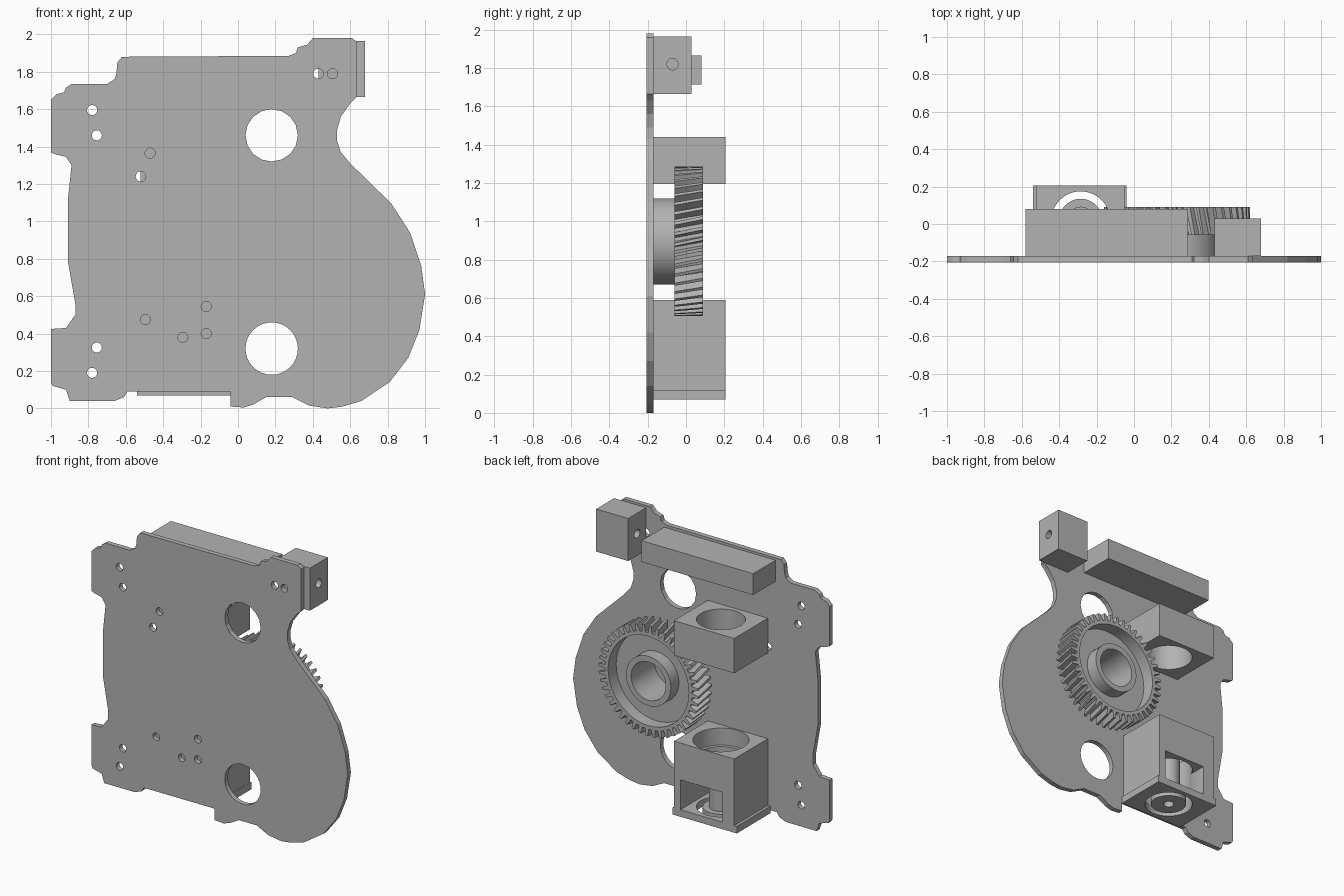
import bpy
import bmesh
import math
from mathutils import Matrix, Vector

if "Cube" in bpy.data.objects:
    bpy.data.objects.remove(bpy.data.objects["Cube"])

GREY = (0.45, 0.45, 0.45, 1)
grey = bpy.data.materials.new("plain_grey")
grey.use_nodes = True
grey.diffuse_color = GREY
grey.node_tree.nodes["Principled BSDF"].inputs["Base Color"].default_value = GREY

BACK, REAR = -0.17, 0.205          # inner face of the plate, rear of the housings
FRONT = -REAR


def finish(name, bm):
    """Turn a bmesh into a named object."""
    bmesh.ops.recalc_face_normals(bm, faces=bm.faces)
    mesh = bpy.data.meshes.new(name)
    bm.to_mesh(mesh)
    bm.free()
    mesh.materials.append(grey)
    obj = bpy.data.objects.new(name, mesh)
    bpy.context.collection.objects.link(obj)
    return obj


def box(name, x, y, z):
    """Box given by its low and high limit on each axis."""
    bm = bmesh.new()
    low, high = Vector((x[0], y[0], z[0])), Vector((x[1], y[1], z[1]))
    size = Matrix.Diagonal((*(high - low), 1))
    bmesh.ops.create_cube(bm, size=1, matrix=Matrix.Translation((low + high) / 2) @ size)
    return finish(name, bm)


def cylinder(name, axis, centre, radius, length, sides=48):
    bm = bmesh.new()
    turn = Vector((0, 0, 1)).rotation_difference(Vector(axis)).to_matrix().to_4x4()
    bmesh.ops.create_cone(bm, cap_ends=True, segments=sides, radius1=radius,
                          radius2=radius, depth=length,
                          matrix=Matrix.Translation(centre) @ turn)
    return finish(name, bm)


def lathe(name, axis, centre, profile, sides=48):
    """Revolve a closed (radius, height) profile about an axis."""
    bm = bmesh.new()
    turn = Vector((0, 0, 1)).rotation_difference(Vector(axis)).to_matrix()
    rings = []
    for i in range(sides):
        a = math.tau * i / sides
        rings.append([bm.verts.new(Vector(centre) + turn @ Vector(
            (r * math.cos(a), r * math.sin(a), h))) for r, h in profile])
    for i in range(sides):
        here, there = rings[i], rings[(i + 1) % sides]
        for j in range(len(profile)):
            k = (j + 1) % len(profile)
            bm.faces.new((here[j], here[k], there[k], there[j]))
    return finish(name, bm)


def cut(obj, *cutters):
    """Subtract each cutter and throw it away."""
    bpy.context.view_layer.objects.active = obj
    for cutter in cutters:
        mod = obj.modifiers.new("cut", "BOOLEAN")
        mod.operation, mod.solver, mod.object = "DIFFERENCE", "EXACT", cutter
        bpy.ops.object.modifier_apply(modifier=mod.name)
        bpy.data.objects.remove(cutter)
    return obj


def smooth(*objs):
    bpy.ops.object.select_all(action="DESELECT")
    for obj in objs:
        obj.select_set(True)
    bpy.context.view_layer.objects.active = objs[0]
    bpy.ops.object.shade_smooth_by_angle(angle=math.radians(30))


X, Y, Z = (1, 0, 0), (0, 1, 0), (0, 0, 1)

# Mounting plate: outline extruded through its thickness
outline = [
    (-1, 1.65), (-.97, 1.68), (-.93, 1.69), (-.92, 1.715), (-.89, 1.735), (-.7, 1.735),
    (-.66, 1.76), (-.65, 1.79), (-.645, 1.85), (-.62, 1.88), (.27, 1.885), (.31, 1.9),
    (.32, 1.93), (.37, 1.945), (.4, 1.98), (.61, 1.98), (.635, 1.96), (.635, 1.665),
    (.6, 1.63), (.55, 1.56), (.53, 1.49), (.53, 1.43), (.55, 1.37), (.6, 1.31),
    (.82, 1.095), (.92, .94), (.98, .76), (1, .61), (.97, .42), (.91, .27), (.81, .14),
    (.66, .04), (.56, .01), (.48, 0), (.38, .015), (.29, .06), (.15, .06), (.08, .02),
    (.03, .005), (-.04, .01), (-.04, .09), (-.59, .09), (-.61, .06), (-.66, .04),
    (-.9, .04), (-.92, .1), (-.99, .12), (-1, .14), (-1, .425), (-.92, .43), (-.87, .5),
    (-.87, .56), (-.91, .79), (-.91, 1.11), (-.89, 1.3), (-.92, 1.345), (-.98, 1.36),
    (-1, 1.37)]
bm = bmesh.new()
face = bm.faces.new([bm.verts.new((x, FRONT, z)) for x, z in outline])
new = bmesh.ops.extrude_face_region(bm, geom=[face])["geom"]
bmesh.ops.translate(bm, vec=(0, BACK - FRONT, 0),
                    verts=[v for v in new if isinstance(v, bmesh.types.BMVert)])
plate = finish("mounting_plate", bm)

# Large access holes and small screw holes
for z, sides in ((1.46, 16), (.32, 32)):
    cut(plate, cylinder("hole", Y, (.18, BACK, z), .14, .2, sides))
screws = [(-.78, 1.595), (-.755, 1.46), (-.755, .325), (-.78, .19), (-.47, 1.365),
          (-.52, 1.24), (-.495, .475), (-.295, .38), (-.17, .545), (-.17, .4),
          (.43, 1.79), (.505, 1.79)]
for x, z in screws:
    cut(plate, cylinder("hole", Y, (x, BACK, z), .027, .2, 20))

# Corner block with a cross hole, and the top rail
corner = box("corner_block", (.43, .68), (BACK, .03), (1.665, 1.965))
cut(corner, cylinder("hole", X, (.55, -.07, 1.82), .03, 1, 24))
box("top_rail", (-.58, .29), (BACK, .08), (1.715, 1.865))

# Upper and lower bearing housings share one vertical axis
AX, AY = -.285, .0175
WIDE = (-.52, -.05)
upper = box("upper_housing", WIDE, (BACK, REAR), (1.195, 1.44))
cut(upper, cylinder("bore", Z, (AX, AY, 1.3), .157, 1))
lower = box("lower_housing", WIDE, (BACK, REAR), (.12, .59))
cut(lower,
    cylinder("seat", Z, (AX, AY, .59), .18, .24),
    cylinder("bore", Z, (AX, AY, .3), .157, 1),
    box("window", (-.43, -.1), (-.14, .4), (.05, .33)))
foot = box("lower_housing_foot", (-.54, -.04), (BACK, REAR), (.07, .12))
cut(foot, cylinder("bore", Z, (AX, AY, .1), .157, 1))

# Hollow post standing inside the lower housing
post = lathe("bearing_post", Z, (AX, AY, 0),
             [(.035, .07), (.117, .07), (.117, .12), (.075, .12), (.075, .4), (.035, .4)])

# Helical gear: tooth outline swept with a twist
TEETH, ROOT, TIP = 44, .34, .39
GX, GZ, Y0, Y1 = .23, .895, -.06, .09
STEPS, TWIST = 4, .08
bm = bmesh.new()
layers = []
for s in range(STEPS + 1):
    t = s / STEPS
    ring = []
    for i in range(TEETH):
        for offset, r in ((0, ROOT), (.4, ROOT), (.55, TIP), (.85, TIP)):
            a = math.tau * (i + offset) / TEETH + TWIST * t
            ring.append(bm.verts.new((GX + r * math.cos(a), Y0 + (Y1 - Y0) * t,
                                      GZ + r * math.sin(a))))
    layers.append(ring)
bm.faces.new(layers[0])
bm.faces.new(layers[-1])
for low, high in zip(layers, layers[1:]):
    for i in range(len(low)):
        k = (i + 1) % len(low)
        bm.faces.new((low[i], low[k], high[k], high[i]))
gear = finish("helical_gear", bm)
cut(gear,
    cylinder("recess", Y, (GX, Y1, GZ), .315, .18),
    cylinder("bore", Y, (GX, 0, GZ), .15, 1))

# Gear hub running back to the plate
hub = lathe("gear_hub", Y, (GX, 0, GZ),
            [(.135, BACK), (.225, BACK), (.225, Y0), (.175, Y0), (.175, Y1), (.135, Y1)])

smooth(corner, upper, lower, foot, post, gear, hub)
